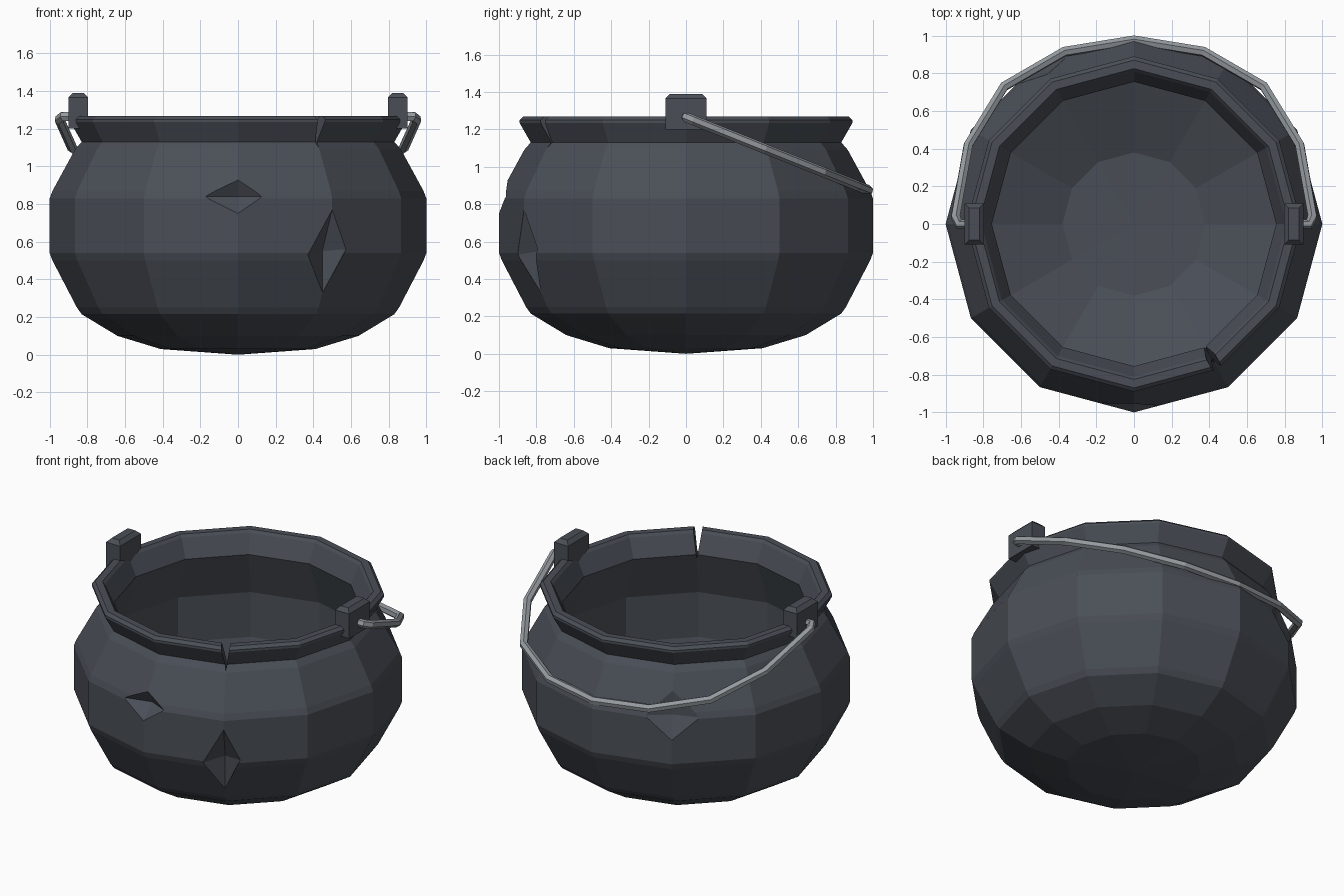
import bpy, bmesh, math
from mathutils import Vector

if "Cube" in bpy.data.objects:
    bpy.data.objects.remove(bpy.data.objects["Cube"])


def material(name, rgb):
    m = bpy.data.materials.new(name)
    m.diffuse_color = (*rgb, 1)
    m.use_nodes = True
    m.node_tree.nodes["Principled BSDF"].inputs["Base Color"].default_value = m.diffuse_color
    return m


iron = material("dark_iron", (0.068, 0.077, 0.094))
steel = material("grey_steel", (0.30, 0.325, 0.35))


def make_object(name, bm, mat):
    bmesh.ops.recalc_face_normals(bm, faces=bm.faces)
    me = bpy.data.meshes.new(name)
    bm.to_mesh(me)
    bm.free()
    me.materials.append(mat)
    ob = bpy.data.objects.new(name, me)
    bpy.context.collection.objects.link(ob)
    return ob


def lathe(name, profile, sides, mat):
    """Closed solid of revolution; first and last points lie on the axis."""
    bm = bmesh.new()
    rings = []
    for r, z in profile:
        n = sides if r > 0 else 1
        rings.append([bm.verts.new((r * math.cos(2 * math.pi * i / sides),
                                    r * math.sin(2 * math.pi * i / sides), z)) for i in range(n)])
    for a, b in zip(rings, rings[1:]):
        for i in range(sides):
            j = (i + 1) % sides
            quad = [a[i % len(a)], a[j % len(a)], b[j % len(b)], b[i % len(b)]]
            bm.faces.new(list(dict.fromkeys(quad)))
    return make_object(name, bm, mat)


def carve(target, degrees, points):
    """Subtract the hull of points given as (sideways, radius, height) at an angle."""
    a = math.radians(degrees)
    out, side = Vector((math.cos(a), math.sin(a), 0)), Vector((-math.sin(a), math.cos(a), 0))
    bm = bmesh.new()
    for t, r, z in points:
        bm.verts.new(side * t + out * r + Vector((0, 0, z)))
    bmesh.ops.convex_hull(bm, input=bm.verts)
    cutter = make_object("cutter", bm, iron)
    cutter.hide_render = True
    mod = target.modifiers.new("carve", 'BOOLEAN')
    mod.operation, mod.solver, mod.object = 'DIFFERENCE', 'EXACT', cutter
    bpy.context.view_layer.objects.active = target
    bpy.ops.object.modifier_apply(modifier=mod.name)
    bpy.data.objects.remove(cutter)


# Pot: outside from the bottom up, over the rim, down the inside
pot = lathe("pot", [
    (0, 0), (0.41, 0.03), (0.64, 0.10), (0.83, 0.215), (0.855, 0.25), (0.985, 0.50), (1, 0.54),
    (1, 0.83), (0.985, 0.87), (0.865, 1.09), (0.83, 1.13), (0.89, 1.235), (0.89, 1.25),
    (0.87, 1.268), (0.825, 1.268), (0.81, 1.25), (0.755, 1.13), (0.86, 0.83), (0.86, 0.53),
    (0.78, 0.30), (0.38, 0.12), (0, 0.11)], 12, iron)

# Dents in the belly and a split in the rim
carve(pot, -90, [(-0.18, 0.952, 0.84), (0.13, 0.965, 0.84), (0, 0.955, 0.93),
                 (0, 1.0, 0.75), (0, 0.905, 0.84), (0, 1.3, 0.84)])
carve(pot, -60, [(-0.13, 0.964, 0.53), (0.10, 0.973, 0.56), (0, 1.0, 0.77),
                 (0, 0.897, 0.33), (0, 0.895, 0.55), (0, 1.3, 0.55)])
carve(pot, 120, [(-0.17, 0.955, 0.84), (0.17, 0.955, 0.84), (0, 0.917, 1.0),
                 (0, 1.0, 0.70), (0, 0.925, 0.84), (0, 1.3, 0.84)])
carve(pot, -60, [(t, r, z) for r in (0.68, 0.98)
                 for t, z in ((-0.035, 1.32), (0.035, 1.32), (0, 1.10))])

# Ears on the rim that hold the bail
for s, side in ((-1, "left"), (1, "right")):
    bm = bmesh.new()
    bmesh.ops.create_cube(bm, size=1)
    for v in bm.verts:
        v.co = Vector((s * 0.848 + v.co.x * 0.105, v.co.y * 0.22, 1.295 + v.co.z * 0.19))
    top = [e for e in bm.edges if all(v.co.z > 1.38 for v in e.verts)]
    bmesh.ops.bevel(bm, geom=top, offset=0.025, segments=1, affect='EDGES')
    make_object(side + "_ear", bm, iron)

# Bail handle hanging down at the back
half = [(0.86, 0.0), (0.93, 0.0), (0.948, 0.04), (0.88, 0.42), (0.69, 0.73), (0.37, 0.915)]
path = half + [(0, 0.975)] + [(-x, y) for x, y in reversed(half)]
curve = bpy.data.curves.new("handle_path", 'CURVE')
curve.dimensions = '3D'
curve.bevel_depth = 0.027
curve.bevel_resolution = 1
curve.use_fill_caps = True
line = curve.splines.new('POLY')
line.points.add(len(path) - 1)
for p, (x, y) in zip(line.points, path):
    p.co = (x, y, 1.265 - 0.40 * y, 1)
curve.materials.append(steel)
line.use_smooth = False
bpy.context.collection.objects.link(bpy.data.objects.new("handle", curve))
